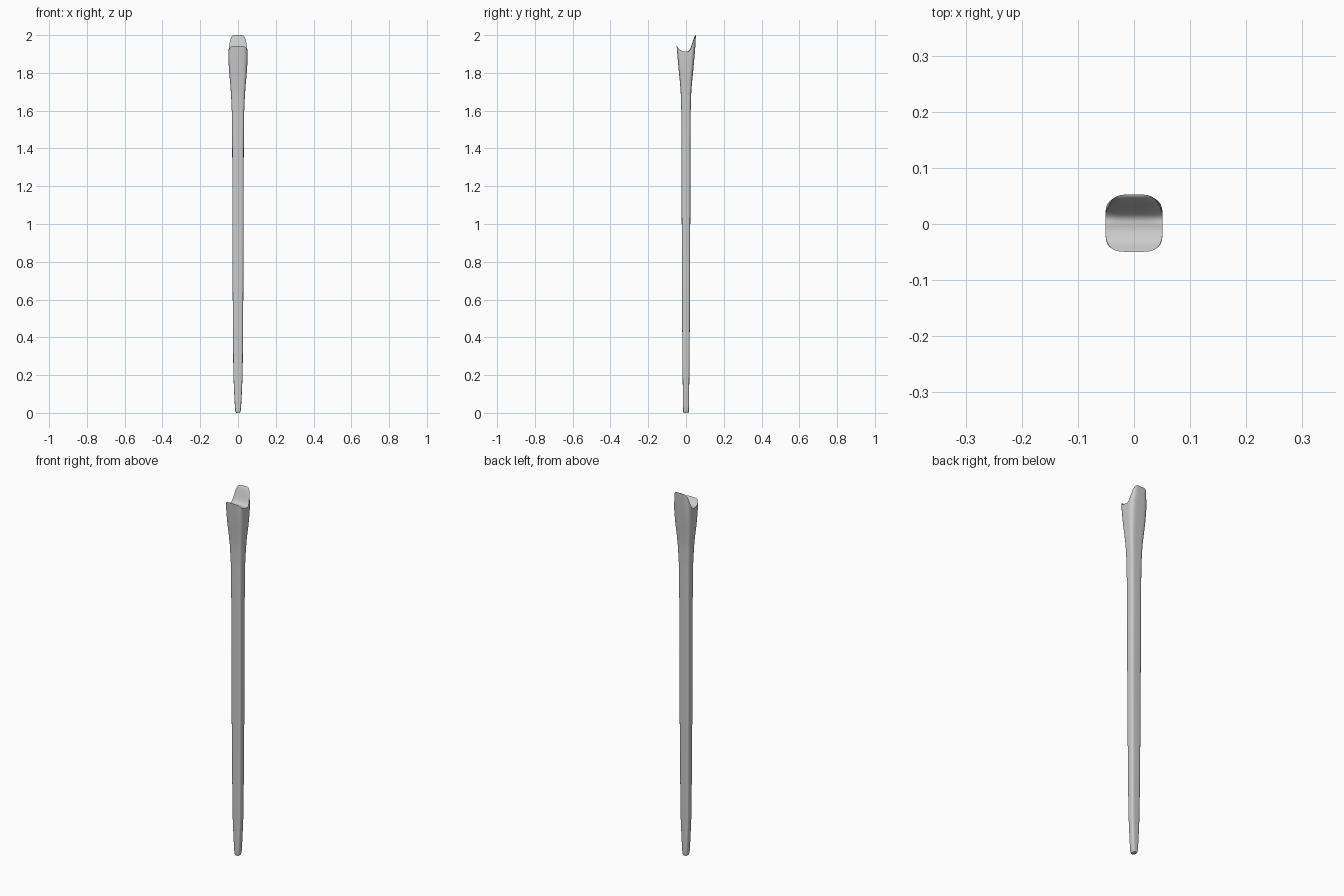
import bpy, bmesh, math

if "Cube" in bpy.data.objects:
    bpy.data.objects.remove(bpy.data.objects["Cube"])

N = 64      # points around the shaft
M = 12      # columns across the notch

# half width (x), half depth (y) by height; notch height by relative depth
WIDTH = [(0, .011), (.015, .015), (.06, .018), (.12, .021), (.2, .0245), (.4, .0265), (.7, .0285),
         (1, .03), (1.4, .0305), (1.6, .033), (1.68, .0365), (1.74, .041), (1.8, .0465),
         (1.84, .049), (1.88, .051), (1.915, .051), (1.94, .048), (1.97, .0455), (2, .042)]
DEPTH = [(0, .014), (.01, .0155), (.3, .019), (.6, .021), (1, .0225), (1.4, .0235), (1.6, .025),
         (1.7, .028), (1.76, .033), (1.82, .039), (1.88, .0445), (1.94, .0495), (2, .0525)]
NOTCH = [(-1, 1.942), (-.92, 1.938), (-.75, 1.926), (-.5, 1.917), (-.2, 1.913), (.2, 1.914),
         (.4, 1.922), (.55, 1.94), (.7, 1.967), (.82, 1.988), (.92, 1.998), (1, 2.0)]


def sample(table, t):
    for (a, p), (b, q) in zip(table, table[1:]):
        if t <= b:
            return p + (q - p) * max(0, (t - a) / (b - a))
    return table[-1][1]


def top_height(u, v):
    return sample(NOTCH, v) - .05 * max(0, abs(u) - .5) ** 2 * max(0, v)


def place(u, v, z):
    return (u * sample(WIDTH, z), v * sample(DEPTH, z), z)


# rounded-square outline, starting at the front centre
outline = []
for i in range(N):
    a = 2 * math.pi * i / N - math.pi / 2
    c, s = math.cos(a), math.sin(a)
    n = 4.5
    r = (abs(c) ** n + abs(s) ** n) ** (-1 / n)
    outline.append((r * c, r * s))

bm = bmesh.new()

# shaft: level rings below, rings bending up to the notch edge above
BASE = 1.6
levels = [0, .015, .035, .06, .09, .12, .16, .2, .3, .4, .55, .7, .85, 1, 1.2, 1.4, 1.5]
rings = [[bm.verts.new(place(u, v, z)) for u, v in outline] for z in levels]
STEPS = 20
for k in range(STEPS + 1):
    rings.append([bm.verts.new(place(u, v, BASE + (top_height(u, v) - BASE) * k / STEPS))
                  for u, v in outline])
for lo, hi in zip(rings, rings[1:]):
    for i in range(N):
        j = (i + 1) % N
        bm.faces.new((lo[i], lo[j], hi[j], hi[i]))
bm.faces.new(rings[0][::-1])

# notch surface: rows joining the left and right edges
rim = rings[-1]
rows = []
for k in range(1, N // 2):
    u0, v = outline[k]
    u1, v1 = outline[N - k]
    row = [rim[N - k]]
    for m in range(1, M):
        u = u1 + (u0 - u1) * m / M
        # bow the outermost rows towards the front and back faces
        row.append(bm.verts.new(place(u, v, top_height(u, v))))
    rows.append(row + [rim[k]])
for a, b in zip(rows, rows[1:]):
    for m in range(M):
        bm.faces.new((a[m], a[m + 1], b[m + 1], b[m]))
bm.faces.new([rim[0]] + rows[0][::-1])
bm.faces.new([rim[N // 2]] + rows[-1])

bmesh.ops.recalc_face_normals(bm, faces=bm.faces)
mesh = bpy.data.meshes.new("notched_stake")
bm.to_mesh(mesh)
bm.free()
stake = bpy.data.objects.new("notched_stake", mesh)
bpy.context.collection.objects.link(stake)
bpy.context.view_layer.objects.active = stake
stake.select_set(True)
bpy.ops.object.shade_smooth_by_angle(angle=math.radians(50))
